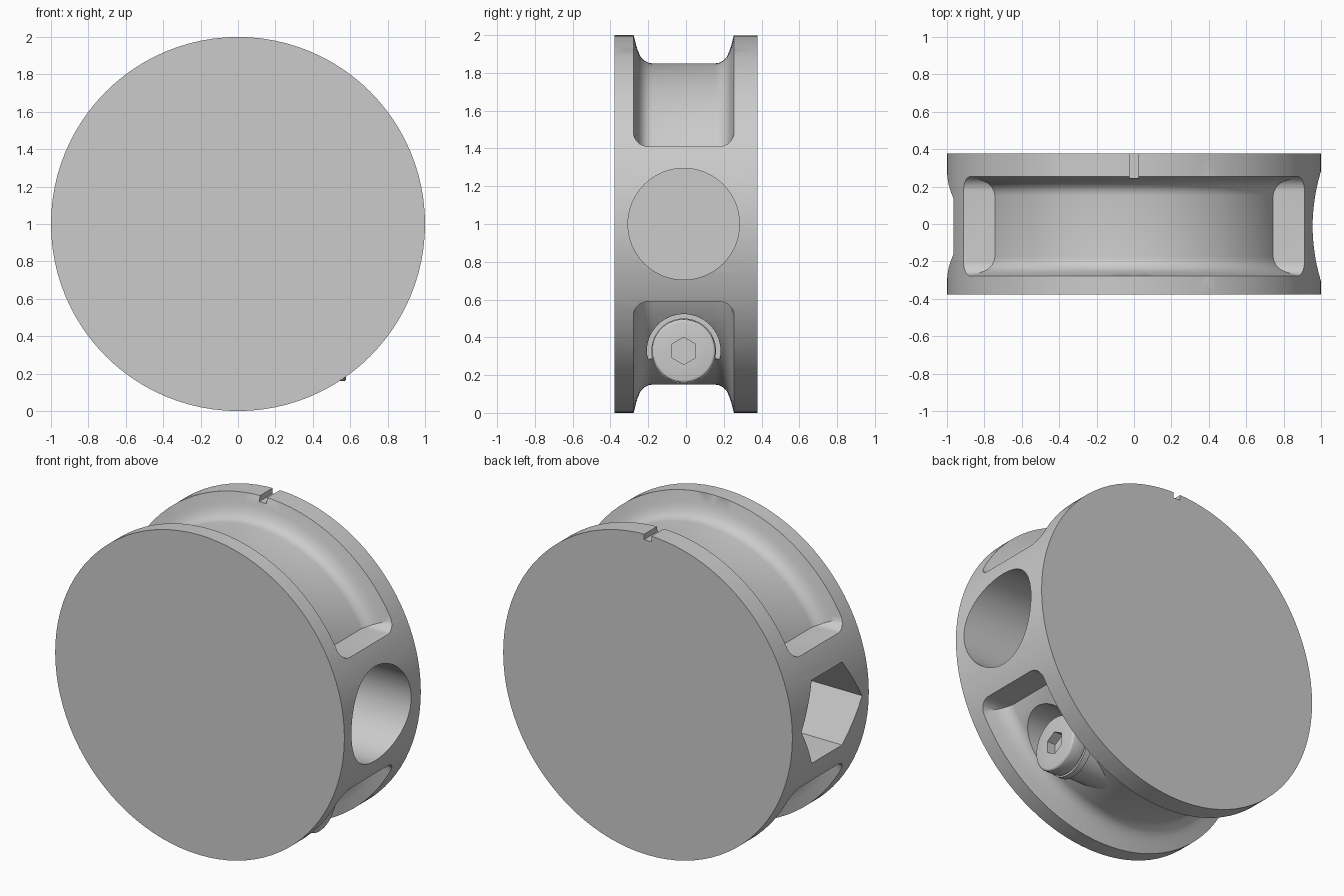
import bpy, bmesh, math
from mathutils import Matrix, Vector

if "Cube" in bpy.data.objects:
    bpy.data.objects.remove(bpy.data.objects["Cube"])

MID = -0.012          # centre of the groove and holes in y
SCREW_Z = 0.328

steel = bpy.data.materials.new("grey_steel")
steel.use_nodes = True
grey = (0.6, 0.6, 0.6, 1)
steel.diffuse_color = grey
steel.node_tree.nodes["Principled BSDF"].inputs["Base Color"].default_value = grey


def finish(bm, name):
    bmesh.ops.recalc_face_normals(bm, faces=bm.faces)
    mesh = bpy.data.meshes.new(name)
    bm.to_mesh(mesh)
    bm.free()
    mesh.materials.append(steel)
    ob = bpy.data.objects.new(name, mesh)
    bpy.context.collection.objects.link(ob)
    return ob


def rod(name, x0, x1, radius, z, sides=64, turn=0.0, y=MID):
    """Cylinder or prism along x."""
    bm = bmesh.new()
    place = (Matrix.Translation(((x0 + x1) / 2, y, z))
             @ Matrix.Rotation(turn, 4, 'X') @ Matrix.Rotation(math.pi / 2, 4, 'Y'))
    bmesh.ops.create_cone(bm, cap_ends=True, segments=sides, radius1=radius,
                          radius2=radius, depth=x1 - x0, matrix=place)
    return finish(bm, name)


def ring(name, profile, steps=96):
    """Closed (y, radius) profile turned about the wheel axis."""
    bm = bmesh.new()
    loops = []
    for i in range(steps):
        a = math.tau * i / steps
        loops.append([bm.verts.new((r * math.sin(a), y, 1 + r * math.cos(a)))
                      for y, r in profile])
    n = len(profile)
    for i in range(steps):
        p, q = loops[i], loops[(i + 1) % steps]
        for j in range(n):
            k = (j + 1) % n
            bm.faces.new((p[j], p[k], q[k], q[j]))
    return finish(bm, name)


def slot_block(name, side):
    """Block with two rounded edges that limits one groove arc."""
    half, r, near, far = 0.267, 0.08, 0.41, 1.4
    pts = [(half, far)]
    for centre, start in ((half - r, 0), (r - half, math.pi / 2)):
        for i in range(9):
            a = start + i / 8 * math.pi / 2
            pts.append((centre + r * math.cos(a), near + r - r * math.sin(a)))
    pts.append((-half, far))
    bm = bmesh.new()
    face = bm.faces.new([bm.verts.new((-1.3, MID + y, 1 + side * h)) for y, h in pts])
    out = bmesh.ops.extrude_face_region(bm, geom=[face])
    verts = [v for v in out["geom"] if isinstance(v, bmesh.types.BMVert)]
    bmesh.ops.translate(bm, verts=verts, vec=Vector((2.6, 0, 0)))
    return finish(bm, name)


def combine(ob, cutter, operation='DIFFERENCE'):
    mod = ob.modifiers.new("cut", 'BOOLEAN')
    mod.operation = operation
    mod.solver = 'EXACT'
    mod.object = cutter
    bpy.context.view_layer.objects.active = ob
    bpy.ops.object.modifier_apply(modifier=mod.name)
    bpy.data.objects.remove(cutter)


def smooth(ob):
    bpy.ops.object.select_all(action='DESELECT')
    ob.select_set(True)
    bpy.context.view_layer.objects.active = ob
    bpy.ops.object.shade_smooth_by_angle(angle=math.radians(30))


# Solid wheel body
bm = bmesh.new()
bmesh.ops.create_cone(bm, cap_ends=True, segments=96, radius1=1, radius2=1, depth=0.755,
                      matrix=Matrix.Translation((0, 0, 1)) @ Matrix.Rotation(math.pi / 2, 4, 'X'))
body = finish(bm, "wheel_body")

# Upper and lower rim grooves with filleted floors
half_profile = [(0.292, 1.1), (0.265, 1.0), (0.25, 0.94), (0.242, 0.915),
                (0.228, 0.885), (0.208, 0.864), (0.185, 0.853), (0.165, 0.85)]
profile = ([(MID + y, r) for y, r in half_profile]
           + [(MID - y, r) for y, r in reversed(half_profile)])
for side in (1, -1):
    groove = ring("groove_cutter", profile)
    combine(groove, slot_block("slot_block", side), 'INTERSECT')
    combine(body, groove)

# Round socket on the left, hexagonal pocket on the right
combine(body, rod("round_socket", -0.25, 1.2, 0.295, 1))
combine(body, rod("hex_pocket", -1.2, -0.5, 0.3, 1, 6))

# Seat for the screw head
combine(body, rod("screw_seat", 0.465, 1.1, 0.195, SCREW_Z))

# Index notch in the back flange
bm = bmesh.new()
bmesh.ops.create_cube(bm, size=1, matrix=Matrix.Translation((0, 0.35, 2.02))
                      @ Matrix.Diagonal((0.05, 0.26, 0.11, 1)))
combine(body, finish(bm, "notch_cutter"))
smooth(body)

# Socket head screw, with its shank boss
boss = rod("screw_boss", 0.0, 0.44, 0.155, SCREW_Z)
washer = rod("screw_washer", 0.44, 0.478, 0.172, SCREW_Z)
head = rod("screw_head", 0.478, 0.578, 0.168, SCREW_Z)
bevel = head.modifiers.new("rounded_rim", 'BEVEL')
bevel.width = 0.014
bevel.segments = 3
bpy.context.view_layer.objects.active = head
bpy.ops.object.modifier_apply(modifier=bevel.name)
combine(head, rod("hex_socket", 0.52, 0.7, 0.072, SCREW_Z, 6, math.pi / 2))
for part in (boss, washer, head):
    smooth(part)
